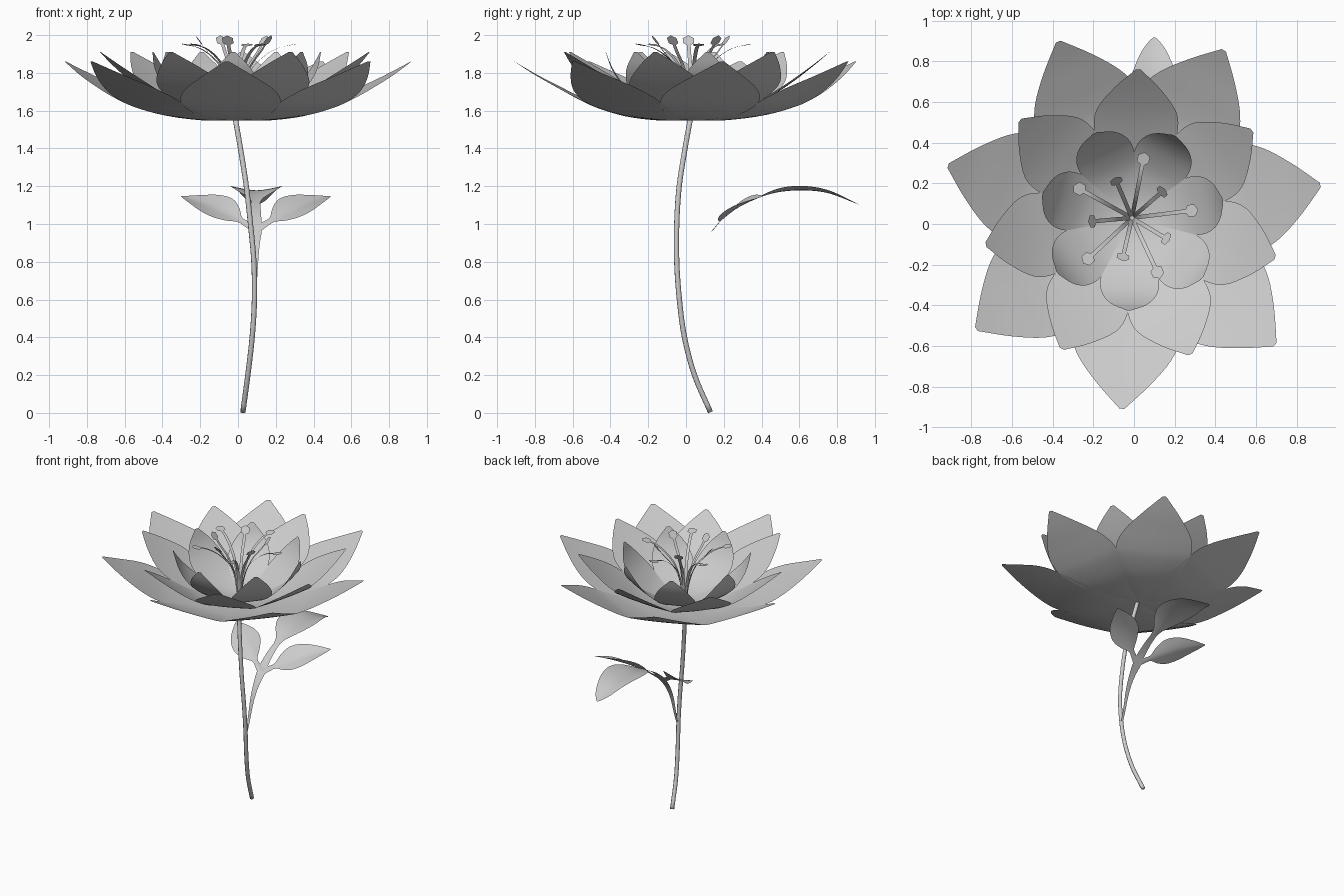
import bpy, math
from mathutils import Vector, Matrix

if "Cube" in bpy.data.objects:
    bpy.data.objects.remove(bpy.data.objects["Cube"])

CENTRE = Vector((-0.01, 0.03, 0))


def smooth_path(pts, n):
    """Catmull-Rom samples through tuples of any size."""
    pts = [Vector(p) for p in pts]
    ext = [2 * pts[0] - pts[1]] + pts + [2 * pts[-1] - pts[-2]]
    out = []
    for i in range(len(pts) - 1):
        a, b, c, d = ext[i:i + 4]
        for k in range(n):
            t = k / n
            out.append(0.5 * (2 * b + (c - a) * t + (2 * a - 5 * b + 4 * c - d) * t ** 2
                              + (3 * b - a - 3 * c + d) * t ** 3))
    return out + [pts[-1]]


def make_object(name, verts, faces):
    me = bpy.data.meshes.new(name)
    me.from_pydata(verts, [], faces)
    me.shade_smooth()
    ob = bpy.data.objects.new(name, me)
    bpy.context.collection.objects.link(ob)
    return ob


def grid_object(name, rows):
    m = len(rows[0])
    faces = [(i * m + j, i * m + j + 1, (i + 1) * m + j + 1, (i + 1) * m + j)
             for i in range(len(rows) - 1) for j in range(m - 1)]
    return make_object(name, [v for r in rows for v in r], faces)


def tube(name, pts, radius, sides):
    rows = []
    for i, p in enumerate(pts):
        t = (pts[min(i + 1, len(pts) - 1)] - pts[max(i - 1, 0)]).normalized()
        a = t.cross(Vector((0.3, 1, 0.1))).normalized()
        b = t.cross(a)
        rows.append([p + radius * (a * math.cos(k * math.tau / sides)
                                   + b * math.sin(k * math.tau / sides)) for k in range(sides)])
    n = len(rows)
    faces = [(i * sides + j, i * sides + (j + 1) % sides,
              (i + 1) * sides + (j + 1) % sides, (i + 1) * sides + j)
             for i in range(n - 1) for j in range(sides)]
    faces += [tuple(range(sides))[::-1], tuple(range((n - 1) * sides, n * sides))]
    return make_object(name, [v for r in rows for v in r], faces)


# petal rings: rows are (radius, height, half width); the slight cupping fades out at the tip
def petal_ring(name, start, rows, cup):
    rows = smooth_path(rows, 4)
    grid = []
    for i, (r, z, w) in enumerate(rows):
        d = rows[min(i + 1, len(rows) - 1)] - rows[max(i - 1, 0)]
        nr, nz = Vector((-d[1], d[0])).normalized()
        fade = 1 - (r / rows[-1][0]) ** 2
        line = []
        for k in range(-5, 6):
            u = k / 5
            lift = cup * fade * u * u * w
            line.append(Vector((r + nr * lift, u * w, z + nz * lift)))
        grid.append(line)
    for k in range(7):
        ob = grid_object(f"{name}_{k + 1}", grid)
        ob.location = CENTRE
        ob.rotation_euler.z = math.radians(start) + k * math.tau / 7


petal_ring("outer_petal", 267,
           [(0, 1.548, .02), (.1, 1.547, .05), (.2, 1.55, .105), (.35, 1.57, .19), (.5, 1.615, .25),
            (.6, 1.662, .264), (.7, 1.717, .225), (.82, 1.785, .13), (.94, 1.86, .012)], .05)
petal_ring("middle_petal", 87.5,
           [(0, 1.555, .02), (.1, 1.557, .05), (.2, 1.575, .105), (.32, 1.62, .168), (.43, 1.683, .204),
            (.53, 1.75, .196), (.64, 1.835, .112), (.73, 1.91, .012)], .05)
petal_ring("inner_petal", 268,
           [(0, 1.56, .015), (.08, 1.566, .04), (.16, 1.588, .085), (.24, 1.627, .125),
            (.32, 1.69, .145), (.38, 1.755, .132), (.425, 1.83, .088), (.455, 1.91, .012)], .05)


# stamens: two alternating sets of ribbon filaments, each with a flat six-sided anther
def stamen(name, angle, path):
    rot = Matrix.Rotation(math.radians(angle), 3, 'Z')
    pts = [CENTRE + rot @ Vector((r, 0, z)) for r, z in smooth_path(path, 4)]
    side = rot @ Vector((0, 1, 0))
    grid_object(name + "_filament", [[p - side * .01, p + side * .01] for p in pts])
    out = (pts[-1] - pts[-2]).normalized()
    ring = [pts[-1] + .034 * (out * math.cos(k * math.tau / 6) + side * math.sin(k * math.tau / 6))
            for k in range(6)]
    make_object(name + "_anther", ring, [tuple(range(6))])


for k in range(5):
    stamen(f"low_stamen_{k + 1}", 7 + 72 * k,
           [(.012, 1.56), (.035, 1.7), (.075, 1.81), (.145, 1.885), (.22, 1.93), (.295, 1.948)])
    stamen(f"tall_stamen_{k + 1}", 41 + 72 * k,
           [(.01, 1.56), (.035, 1.71), (.085, 1.83), (.15, 1.91), (.196, 1.971)])

# curved stem
tube("stem", smooth_path([(.026, .129, .005), (.052, .045, .2), (.075, -.008, .4), (.087, -.035, .6),
                          (.084, -.049, .8), (.066, -.049, 1.0), (.044, -.036, 1.2),
                          (.013, -.005, 1.4), (-.013, .022, 1.55)], 5), .0145, 8)

# leaf spray: flat outlines in (x, distance) bent along one arc in the y-z plane
ARC = smooth_path([(-.035, .55), (0, .655), (.04, .8), (.09, .9), (.15, .975), (.2, 1.03), (.3, 1.1),
                   (.45, 1.16), (.6, 1.178), (.75, 1.164), (.91, 1.105)], 6)


def on_arc(x, s, lift):
    for i, (a, b) in enumerate(zip(ARC, ARC[1:])):
        length = (b - a).length
        if s <= length or i == len(ARC) - 2:
            d = (b - a) / length
            p = a + d * s
            return Vector((x, p[0] - d[1] * lift, p[1] + d[0] * lift))
        s -= length


def leaf(name, base, tip, rows, fold):
    """rows are (fraction of length, half width)"""
    base, tip = Vector(base), Vector(tip)
    d = (tip - base).normalized()
    grid = []
    for t, w in smooth_path(rows, 4):
        c = base.lerp(tip, t)
        line = []
        for k in range(-4, 5):
            off = k / 4 * w
            line.append(on_arc(c.x - d.y * off, c.y + d.x * off, fold * abs(off) ** 1.5 / .3))
        grid.append(line)
    grid_object(name, grid)


AXIS = .095
leaf("leaf_stalk", (.088, 0), (AXIS, .7),
     [(0, .008), (.25, .012), (.5, .022), (.66, .034), (.78, .03), (1, .022)], 0)
leaf("end_leaflet", (AXIS, .69), (.1, 1.31),
     [(0, .021), (.1, .04), (.2, .085), (.32, .125), (.45, .138), (.6, .124),
      (.75, .094), (.88, .06), (.96, .028), (1, .004)], .14)
for name, side in (("left", -1), ("right", 1)):
    leaf(name + "_leaflet", (AXIS, .46), (AXIS + side * .395, .785),
         [(0, .026), (.13, .019), (.22, .022), (.32, .062), (.44, .094), (.56, .1),
          (.7, .085), (.85, .05), (.95, .02), (1, .003)], .25)
